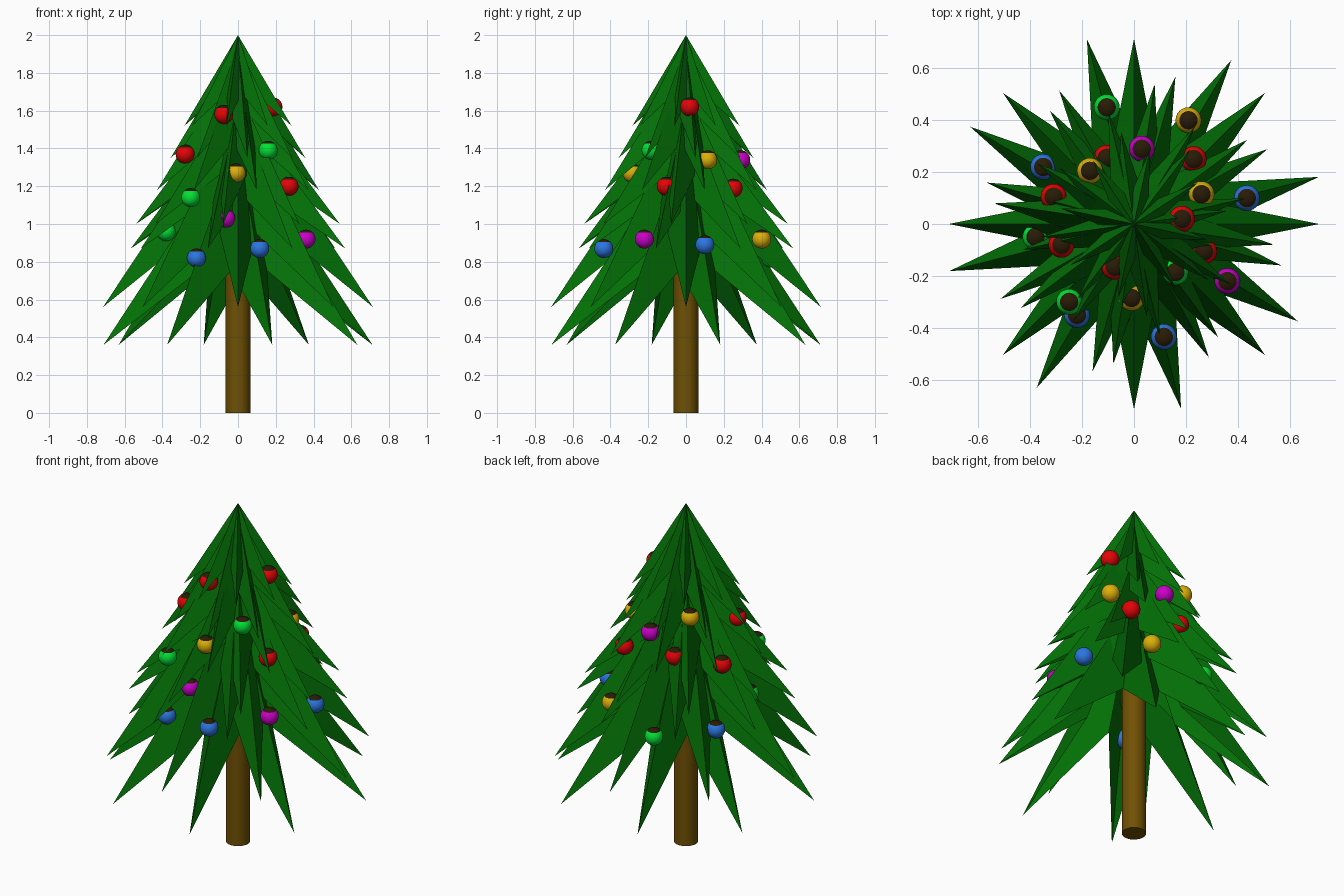
import bpy, bmesh
from math import sin, cos, pi, radians

cube = bpy.data.objects.get("Cube")
if cube:
    bpy.data.objects.remove(cube)


def material(name, r, g, b):
    m = bpy.data.materials.new(name)
    m.use_nodes = True
    m.diffuse_color = (r, g, b, 1)
    m.node_tree.nodes["Principled BSDF"].inputs["Base Color"].default_value = (r, g, b, 1)
    return m


needle = material("needle_green", .001, .165, .002)
bark = material("bark_brown", .16, .08, .001)
cap = material("cap_dark_brown", .022, .011, .002)
paints = {
    "red": material("ball_red", .78, .001, .002),
    "yellow": material("ball_yellow", .72, .43, .003),
    "green": material("ball_green", .001, .75, .035),
    "blue": material("ball_blue", .025, .18, .75),
    "magenta": material("ball_magenta", .6, .0, .58),
}


def finish(name, bm, mats):
    me = bpy.data.meshes.new(name)
    bm.to_mesh(me)
    bm.free()
    for m in mats:
        me.materials.append(m)
    ob = bpy.data.objects.new(name, me)
    bpy.context.collection.objects.link(ob)
    return ob


def branch_layer(name, radius, tip_z, top_z, turn, points=8):
    """Open star-shaped cone: long drooping tips, deep raised valleys."""
    bm = bmesh.new()
    apex = bm.verts.new((0, 0, top_z))
    rim = []
    for i in range(points * 2):
        a = radians(turn) + pi * i / points
        r, z = (radius, tip_z) if i % 2 == 0 else (radius * .35, tip_z + (top_z - tip_z) * .36)
        rim.append(bm.verts.new((r * cos(a), r * sin(a), z)))
    for i, v in enumerate(rim):
        bm.faces.new((apex, v, rim[(i + 1) % len(rim)]))
    finish(name, bm, [needle])


# Branch layers, bottom to top: radius, tip height, apex height, turn in degrees
layers = [(.735, .36, 1.45, 14.3), (.715, .56, 1.64, 0), (.59, .87, 1.64, -15.7),
          (.545, 1.0, 1.72, -8.4), (.44, 1.18, 1.88, 13), (.36, 1.35, 1.95, 8),
          (.29, 1.52, 2, 33)]
for n, spec in enumerate(layers, 1):
    branch_layer(f"branch_layer_{n}", *spec)

# Trunk
bpy.ops.mesh.primitive_cylinder_add(vertices=32, radius=.065, depth=1.2, location=(0, 0, .6))
trunk = bpy.context.object
trunk.name = "trunk"
trunk.data.materials.append(bark)
bpy.ops.object.shade_smooth_by_angle()


def ornament(name, paint, at):
    """Glass ball with a dark cap over its top."""
    bm = bmesh.new()
    bmesh.ops.create_uvsphere(bm, u_segments=24, v_segments=16, radius=.05)
    for f in bm.faces:
        f.smooth = True
        f.material_index = int(f.calc_center_median().z > .034)
    finish(name, bm, [paint, cap]).location = at


# Ornaments by colour
balls = {
    "red": [(.185, .02, 1.62), (-.075, -.165, 1.58), (-.28, -.08, 1.37), (-.31, .105, 1.17),
            (.23, .25, 1.19), (.27, -.105, 1.2), (-.105, .255, 1.22)],
    "yellow": [(-.01, -.285, 1.27), (.26, .115, 1.34), (.21, .4, .92), (-.17, .205, 1.45)],
    "green": [(-.25, -.3, 1.14), (.16, -.185, 1.39), (-.38, -.05, .96), (-.105, .45, .82)],
    "blue": [(.435, .1, .89), (.115, -.435, .87), (-.22, -.35, .82), (-.35, .22, .84)],
    "magenta": [(-.065, -.355, 1.03), (.36, -.22, .92), (.03, .29, 1.34)],
}
for colour, places in balls.items():
    for n, at in enumerate(places, 1):
        ornament(f"{colour}_ornament_{n}", paints[colour], at)
